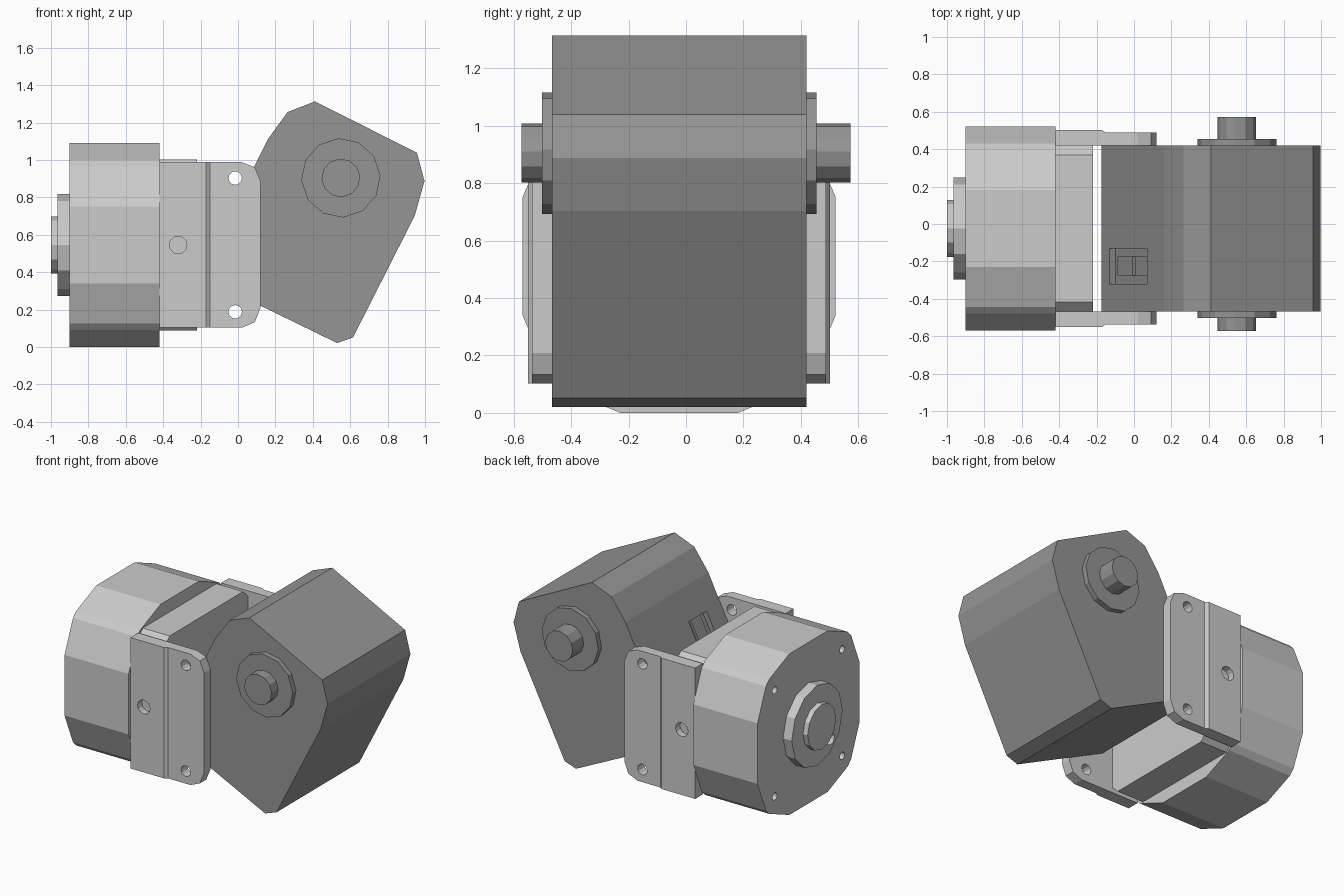
import bpy, bmesh
from math import sin, cos, pi, radians

if "Cube" in bpy.data.objects:
    bpy.data.objects.remove(bpy.data.objects["Cube"])

YC = -0.024          # centre line of the housings
ZC = 0.545           # motor axis height

dark = bpy.data.materials.new('dark_grey')
dark.diffuse_color = (.3, .3, .3, 1)
dark.use_nodes = True
dark.node_tree.nodes["Principled BSDF"].inputs["Base Color"].default_value = dark.diffuse_color


def place(axis, u, v, w):
    return {'X': (w, u, v), 'Y': (u, w, v), 'Z': (u, v, w)}[axis]


def prism(name, pts, axis, a, b, mat=None):
    """Extrude a 2D outline along an axis from a to b."""
    bm = bmesh.new()
    base = bm.faces.new([bm.verts.new(place(axis, u, v, a)) for u, v in pts])
    ext = bmesh.ops.extrude_face_region(bm, geom=[base])
    for e in ext['geom']:
        if isinstance(e, bmesh.types.BMVert):
            e.co['XYZ'.index(axis)] = b
    bmesh.ops.recalc_face_normals(bm, faces=bm.faces)
    me = bpy.data.meshes.new(name)
    bm.to_mesh(me)
    bm.free()
    if mat:
        me.materials.append(mat)
    ob = bpy.data.objects.new(name, me)
    bpy.context.collection.objects.link(ob)
    return ob


def ring(cx, cy, r, n=12, turn=0):
    return [(cx + r * cos(2 * pi * i / n + radians(turn)),
             cy + r * sin(2 * pi * i / n + radians(turn))) for i in range(n)]


def four_way(quarter):
    """Mirror a quarter outline about the motor axis."""
    q = list(quarter)
    pts = q + [(-u, v) for u, v in q[::-1]]
    pts += [(-u, -v) for u, v in q] + [(u, -v) for u, v in q[::-1]]
    return [(u + YC, v + ZC) for u, v in pts]


def boolean(ob, cutter, op='DIFFERENCE'):
    mod = ob.modifiers.new('cut', 'BOOLEAN')
    mod.operation, mod.object, mod.solver = op, cutter, 'EXACT'
    dg = bpy.context.evaluated_depsgraph_get()
    me = bpy.data.meshes.new_from_object(ob.evaluated_get(dg))
    ob.modifiers.clear()
    ob.data = me
    bpy.data.objects.remove(cutter)


# motor drum with four blind screw holes in the end
drum = prism('motor_drum', four_way([(.545, .205), (.455, .42), (.42, .455), (.205, .545)]),
             'X', -.9, -.42)
for sy in (-1, 1):
    for sz in (-1, 1):
        boolean(drum, prism('cutter', ring(YC + sy * .36, ZC + sz * .36, .025), 'X', -.95, -.8))

# end boss with a small recess, and its hub
boss = prism('end_boss', ring(YC, ZC, .272), 'X', -.965, -.9)
boolean(boss, prism('cutter', ring(YC - .145, ZC - .145, .04), 'X', -1.0, -.92))
prism('end_hub', ring(YC, ZC, .152), 'X', -1.0, -.965)

# chamfered block between drum and gearbox
prism('core_block', four_way([(.465, .385), (.393, .457)]), 'X', -.42, -.22)

# side brackets: stepped thickness, trimmed corners, screw holes
section = [(-.42, .443), (.12, .443), (.12, .512), (-.15, .512), (-.17, .526), (-.42, .526)]
outline = [(-.42, .103), (.02, .103), (.09, .133), (.122, .213),
           (.122, .883), (.09, .961), (.02, .988), (-.42, .988)]
for side, s in (('front', -1), ('back', 1)):
    br = prism(side + '_bracket', [(x, YC + s * y) for x, y in section], 'Z', .05, 1.05)
    boolean(br, prism('cutter', outline, 'Y', -1, 1), 'INTERSECT')
    for z in (.903, .188):
        boolean(br, prism('cutter', ring(-.015, z, .036), 'Y', YC + s * .3, YC + s * .7))
    boolean(br, prism('cutter', ring(-.32, ZC, .047), 'Y', YC + s * .48, YC + s * .7))

# tilted gearbox housing
housing = prism('gearbox_housing',
                [(-.145, .35), (.53, .021), (.615, .051), (.945, .702), (.997, .887),
                 (.957, 1.038), (.412, 1.313), (.265, 1.256), (.16, 1.111), (-.175, .436)],
                'Y', YC - .443, YC + .443, dark)

# socket recess on the sloped rear face, with two contact pads
dx, dz = .447, .894


def slope(x0, x1, d0, d1):
    """Rectangle along the rear slope between depths d0 and d1."""
    out = []
    for x, d in ((x0, d0), (x1, d0), (x1, d1), (x0, d1)):
        z = .436 + (x + .175) * (1.111 - .436) / .335
        out.append((x + dz * d, z - dx * d))
    return out


boolean(housing, prism('cutter', slope(-.13, .07, -.1, .035), 'Y', -.32, -.13, dark))
for i, x in enumerate((-.106, -.012)):
    prism('socket_pad_%d' % (i + 1), slope(x, x + .08, .02, .036), 'Y', -.275, -.175, dark)

# output collars and shaft stubs on both sides
for side, s in (('front', -1), ('back', 1)):
    prism(side + '_collar', ring(.55, .904, .212, turn=3.4),
          'Y', YC + s * .443, YC + s * .478, dark)
    prism(side + '_shaft', ring(.55, .904, .103, turn=3.4),
          'Y', YC + s * .478, s * .572, dark)
